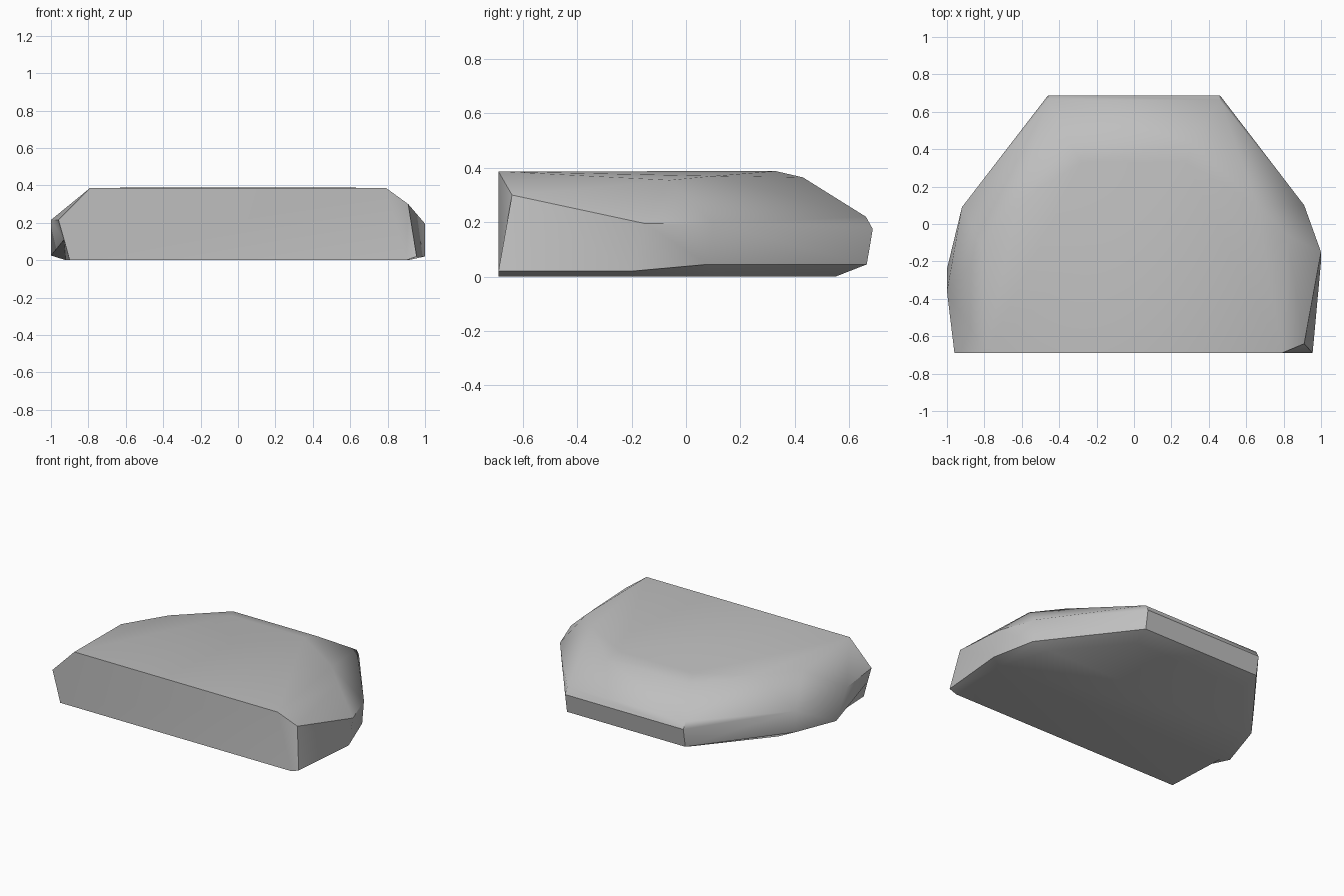
import bpy
import bmesh
import math

cube = bpy.data.objects.get("Cube")
if cube:
    bpy.data.objects.remove(cube)

stone = bpy.data.materials.new("stone grey")
stone.use_nodes = True
GREY = (0.52, 0.52, 0.52, 1)
stone.diffuse_color = GREY
stone.node_tree.nodes["Principled BSDF"].inputs["Base Color"].default_value = GREY

# Ribs run from the underside up to the top rim, ordered from front to back
left_ribs = [
    [(.90, -.69, 0), (.955, -.69, .02), (.91, -.64, .30), (.79, -.69, .387)],
    [(.91, -.25, 0), (1, -.2, .02), (1, -.15, .195), (.82, -.06, .355)],
    [(.80, .12, 0), (.91, .08, .045), (.91, .1, .195), (.66, .1, .37)],
    [(.44, .55, 0), (.46, .665, .045), (.46, .687, .175), (.32, .43, .365)],
]
right_ribs = [
    [(-.90, -.69, 0), (-.93, -.69, .11), (-.96, -.69, .215), (-.79, -.69, .387)],
    [(-.92, -.25, 0), (-1, -.24, .025), (-1, -.36, .215), (-.81, -.14, .367)],
    [(-.80, .12, 0), (-.91, .08, .045), (-.92, .09, .2), (-.62, .12, .38)],
    [(-.44, .55, 0), (-.46, .665, .045), (-.46, .687, .175), (-.34, .43, .365)],
]

bm = bmesh.new()
ribs = [[bm.verts.new(p) for p in rib] for rib in left_ribs + right_ribs[::-1]]

# Bevelled lip above the back face
lip_l = bm.verts.new((.46, .662, .22))
lip_r = bm.verts.new((-.46, .662, .22))
ribs[3].insert(3, lip_l)
ribs[4].insert(3, lip_r)

# Skin the sides between neighbouring ribs
for a, b in zip(ribs, ribs[1:]):
    if len(a) == len(b):
        for i in range(len(a) - 1):
            bm.faces.new((a[i], b[i], b[i + 1], a[i + 1]))
    else:
        short, tall = (a, b) if len(a) < len(b) else (b, a)
        for i in range(2):
            bm.faces.new((a[i], b[i], b[i + 1], a[i + 1]))
        bm.faces.new((short[2], tall[2], tall[3]))
        bm.faces.new((short[2], tall[3], tall[4], short[3]))

# Underside, flat front, and top with a shallow crest near the back
bm.faces.new([rib[0] for rib in ribs])
bm.faces.new(ribs[0] + ribs[-1][::-1])
top = [rib[-1] for rib in ribs]
crest_l = bm.verts.new((.28, .33, .388))
crest_r = bm.verts.new((-.28, .33, .388))
bm.faces.new(top[:3] + [crest_l, crest_r] + top[5:])
bm.faces.new((top[2], top[3], crest_l))
bm.faces.new((top[3], top[4], crest_r, crest_l))
bm.faces.new((top[4], top[5], crest_r))

bmesh.ops.recalc_face_normals(bm, faces=bm.faces[:])
bmesh.ops.triangulate(bm, faces=bm.faces[:])
mesh = bpy.data.meshes.new("rock_slab")
bm.to_mesh(mesh)
bm.free()
mesh.materials.append(stone)

rock = bpy.data.objects.new("rock_slab", mesh)
bpy.context.collection.objects.link(rock)
bpy.ops.object.select_all(action="DESELECT")
rock.select_set(True)
bpy.context.view_layer.objects.active = rock
bpy.ops.object.shade_smooth_by_angle(angle=math.radians(38))
